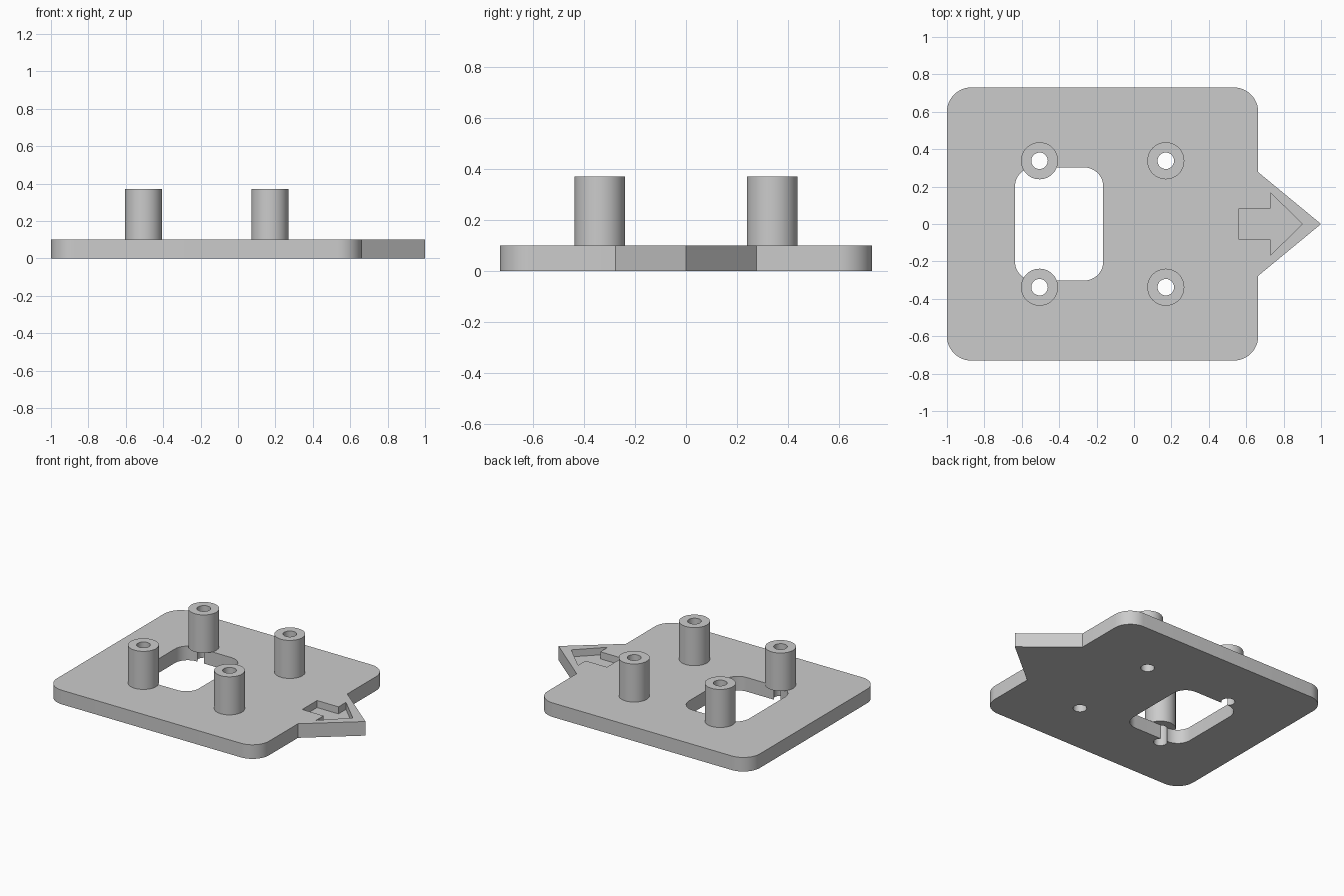
import bpy, bmesh, math

cube = bpy.data.objects.get("Cube")
if cube:
    bpy.data.objects.remove(cube, do_unlink=True)

grey = bpy.data.materials.new("plain grey")
grey.use_nodes = True
colour = (0.6, 0.6, 0.6, 1)
grey.diffuse_color = colour
grey.node_tree.nodes["Principled BSDF"].inputs["Base Color"].default_value = colour

PLATE_TOP, POST_TOP = 0.1, 0.37
POSTS = [(x, y) for x in (-0.505, 0.17) for y in (-0.338, 0.338)]


def arc(cx, cy, r, start, sweep, steps):
    return [(cx + r * math.cos(math.radians(start + sweep * i / steps)),
             cy + r * math.sin(math.radians(start + sweep * i / steps)))
            for i in range(steps + 1)]


def rounded_rect(x0, x1, y, r):
    """Counter-clockwise outline starting at the lower right corner."""
    points = []
    for cx, cy, a in ((x1 - r, r - y, 270), (x1 - r, y - r, 0),
                      (x0 + r, y - r, 90), (x0 + r, r - y, 180)):
        points += arc(cx, cy, r, a, 90, 12)
    return points


def circle(cx, cy, r):
    return arc(cx, cy, r, 0, 360, 48)[:-1]


def prism(name, outline, z0, z1):
    bm = bmesh.new()
    base = bm.faces.new([bm.verts.new((x, y, z0)) for x, y in outline])
    top = bmesh.ops.extrude_face_region(bm, geom=[base])["geom"]
    bmesh.ops.translate(bm, vec=(0, 0, z1 - z0),
                        verts=[v for v in top if isinstance(v, bmesh.types.BMVert)])
    bmesh.ops.recalc_face_normals(bm, faces=bm.faces)
    mesh = bpy.data.meshes.new(name)
    bm.to_mesh(mesh)
    bm.free()
    mesh.materials.append(grey)
    obj = bpy.data.objects.new(name, mesh)
    bpy.context.collection.objects.link(obj)
    return obj


def cut(obj, outline, z0, z1):
    cutter = prism("cutter", outline, z0, z1)
    mod = obj.modifiers.new("cut", "BOOLEAN")
    mod.operation, mod.solver, mod.object = "DIFFERENCE", "EXACT", cutter
    bpy.context.view_layer.objects.active = obj
    bpy.ops.object.modifier_apply(modifier=mod.name)
    bpy.data.objects.remove(cutter, do_unlink=True)


def smooth(obj):
    bpy.ops.object.select_all(action="DESELECT")
    obj.select_set(True)
    bpy.context.view_layer.objects.active = obj
    bpy.ops.object.shade_smooth_by_angle(angle=math.radians(30))


# Base plate with rounded corners and a pointed side
outline = rounded_rect(-1, 0.664, 0.73, 0.13)
outline[13:13] = [(0.664, -0.277), (1, 0), (0.664, 0.277)]
plate = prism("base_plate", outline, 0, PLATE_TOP)

# Rounded window and recessed arrow
cut(plate, rounded_rect(-0.636, -0.165, 0.302, 0.1), -0.1, 0.2)
cut(plate, [(0.562, -0.083), (0.73, -0.083), (0.73, -0.167), (0.9, 0),
            (0.73, 0.167), (0.73, 0.083), (0.562, 0.083)], 0.05, 0.2)

# Hollow posts, with their bores running on through the plate
for i, (x, y) in enumerate(POSTS):
    bore = circle(x, y, 0.044)
    cut(plate, bore, -0.1, 0.2)
    post = prism(f"post_{i + 1}", circle(x, y, 0.099), PLATE_TOP, POST_TOP)
    cut(post, bore, 0, 0.5)
    smooth(post)
smooth(plate)
